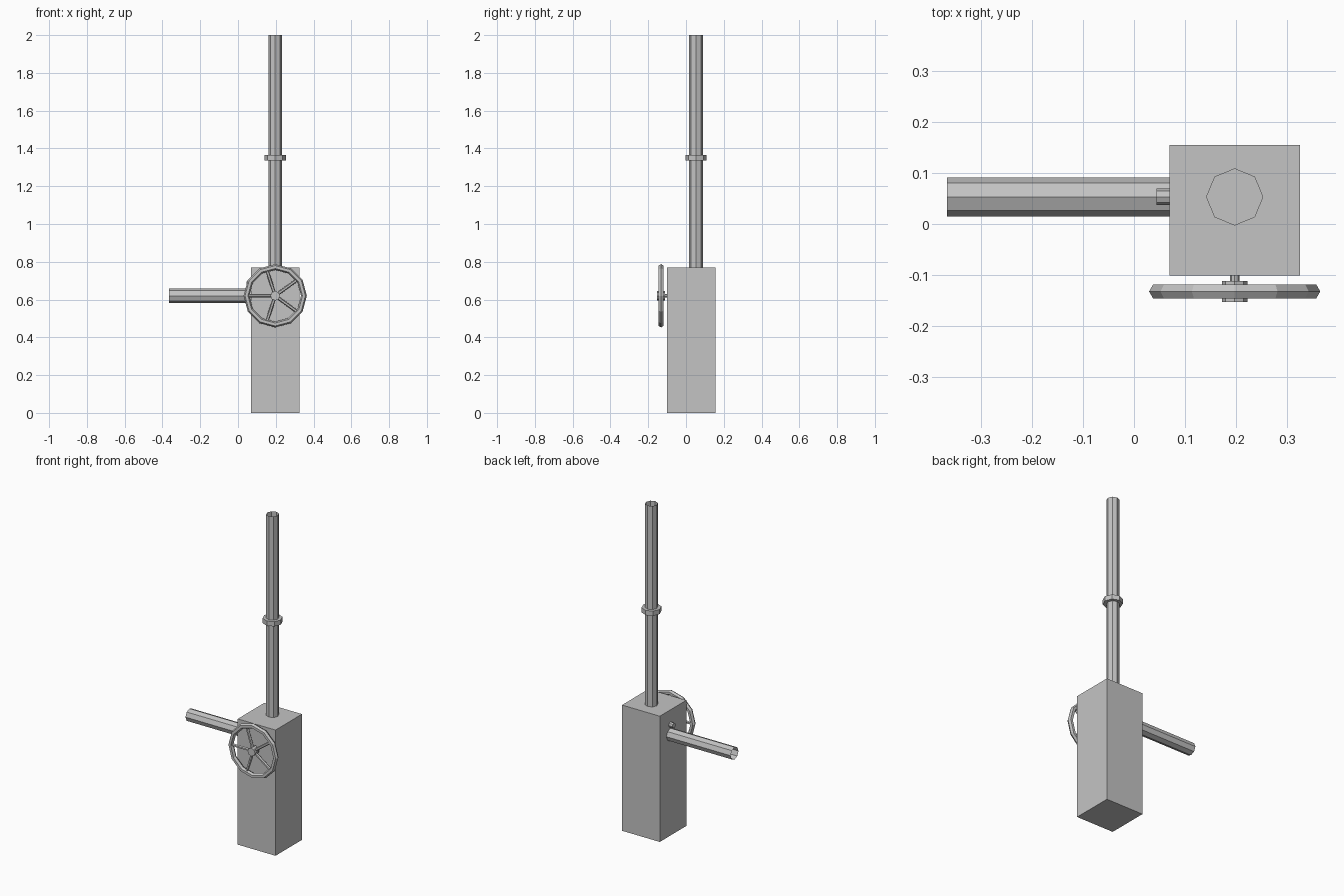
import bpy, math
from mathutils import Vector

if "Cube" in bpy.data.objects:
    bpy.data.objects.remove(bpy.data.objects["Cube"])

grey = bpy.data.materials.new("mid grey")
grey.diffuse_color = (0.55, 0.55, 0.55, 1)
grey.use_nodes = True
grey.node_tree.nodes["Principled BSDF"].inputs["Base Color"].default_value = grey.diffuse_color


def finish(name):
    ob = bpy.context.object
    ob.name = name
    ob.data.materials.append(grey)
    return ob


def rod(name, a, b, r, sides=8, caps=True):
    """Faceted cylinder running from point a to point b."""
    a, b = Vector(a), Vector(b)
    d = b - a
    bpy.ops.mesh.primitive_cylinder_add(
        vertices=sides, radius=r, depth=d.length, location=(a + b) / 2,
        rotation=d.to_track_quat('Z', 'Y').to_euler(),
        end_fill_type='NGON' if caps else 'NOTHING')
    return finish(name)


CX, PY, WZ, WY = 0.197, 0.053, 0.62, -0.132

# Gearbox body
bpy.ops.mesh.primitive_cube_add(size=1, location=(CX, 0.027, 0.385))
body = finish("body")
body.scale = (0.256, 0.256, 0.77)

# Upright open pipe with collar
rod("upright_pipe", (CX, PY, 0.77), (CX, PY, 2.0), 0.036, caps=False)
rod("pipe_collar", (CX, PY, 1.337), (CX, PY, 1.366), 0.056)

# Side open pipe and the small knob above it
rod("side_pipe", (0.07, PY, WZ), (-0.366, PY, WZ), 0.038, caps=False)
rod("side_knob", (0.07, PY, 0.68), (0.044, PY, 0.68), 0.016)

# Handwheel rim
bpy.ops.mesh.primitive_torus_add(
    major_segments=12, minor_segments=6, major_radius=0.152,
    minor_radius=0.0155, location=(CX, WY, WZ), rotation=(math.pi / 2, 0, 0))
finish("wheel_rim")

# Hub, shaft and five spokes
rod("wheel_hub", (CX, -0.112, WZ), (CX, -0.153, WZ), 0.025)
rod("wheel_shaft", (CX, -0.09, WZ), (CX, -0.125, WZ), 0.009)
for i in range(5):
    t = math.pi + i * math.tau / 5
    c, s = math.cos(t), math.sin(t)
    rod(f"wheel_spoke_{i + 1}", (CX + 0.015 * c, WY, WZ + 0.015 * s),
        (CX + 0.145 * c, WY, WZ + 0.145 * s), 0.009, 6)
